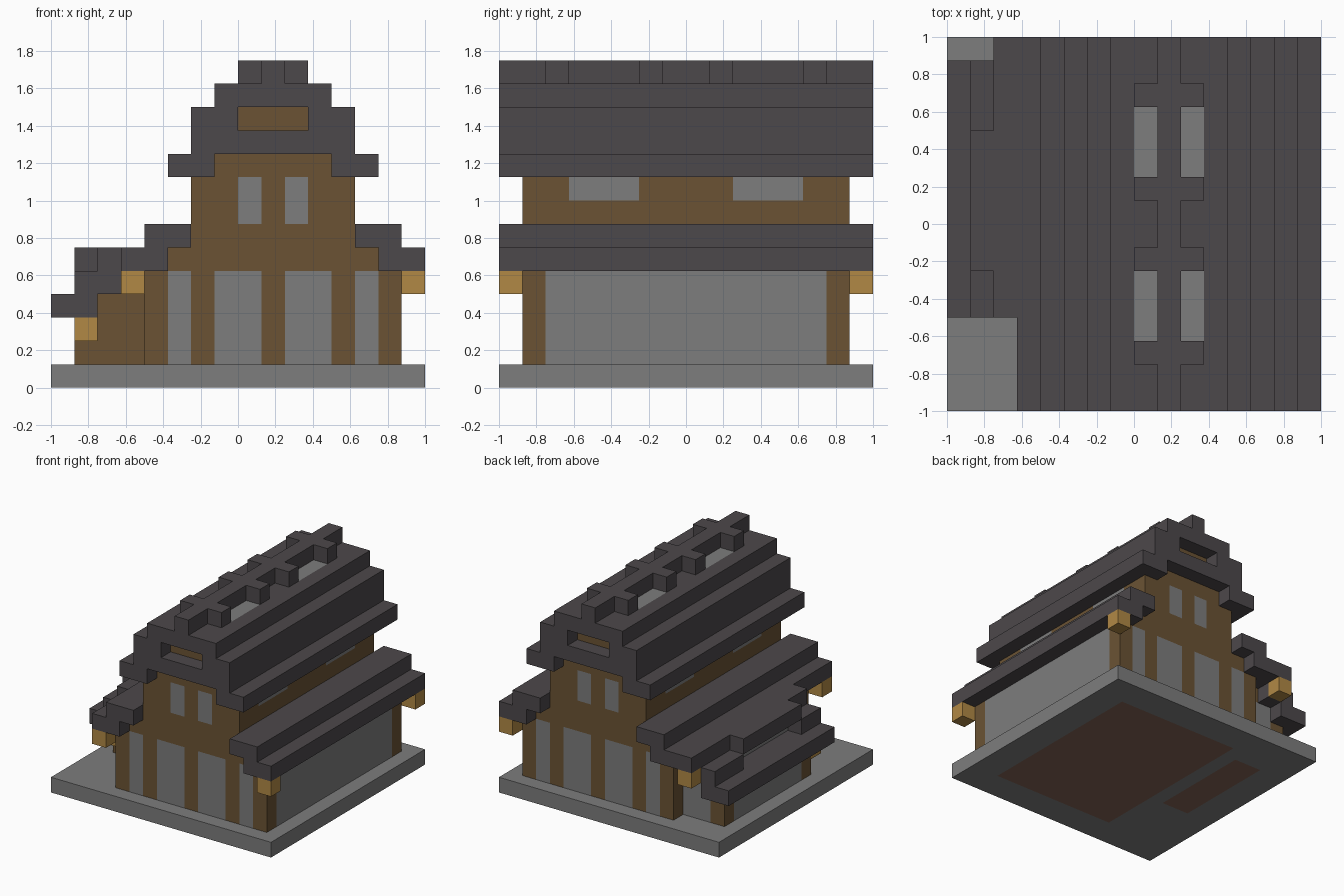
import bpy
import bmesh
from mathutils import Vector

U = 0.125  # one building block; all part sizes are counted in blocks

if "Cube" in bpy.data.objects:
    bpy.data.objects.remove(bpy.data.objects["Cube"], do_unlink=True)


def material(name, r, g, b):
    m = bpy.data.materials.new(name)
    m.use_nodes = True
    m.diffuse_color = (r, g, b, 1)
    m.node_tree.nodes["Principled BSDF"].inputs["Base Color"].default_value = (r, g, b, 1)
    return m


STONE = material("grey stone", 0.205, 0.205, 0.205)
ROOF = material("dark slate", 0.073, 0.065, 0.070)
WOOD = material("brown timber", 0.145, 0.086, 0.034)
LAMP = material("amber lamp", 0.44, 0.25, 0.06)
FLOOR = material("red brown floor", 0.23, 0.125, 0.09)


def finish(bm, name, mats):
    bmesh.ops.recalc_face_normals(bm, faces=bm.faces)
    bmesh.ops.scale(bm, vec=(U, U, U), verts=bm.verts)
    mesh = bpy.data.meshes.new(name)
    bm.to_mesh(mesh)
    bm.free()
    for m in mats:
        mesh.materials.append(m)
    bpy.context.collection.objects.link(bpy.data.objects.new(name, mesh))


def box(name, xs, ys, zs, mat, cuts=((), (), ()), accent=None, rule=None):
    """Block; optionally cut along x, y, z planes and recoloured by rule(centre, normal)."""
    bm = bmesh.new()
    bmesh.ops.create_cube(bm, size=1)
    ranges = (xs, ys, zs)
    for v in bm.verts:
        v.co = Vector([r[0] if c < 0 else r[1] for c, r in zip(v.co, ranges)])
    for axis, places in enumerate(cuts):
        normal = Vector([float(i == axis) for i in range(3)])
        for p in places:
            bmesh.ops.bisect_plane(bm, geom=bm.verts[:] + bm.edges[:] + bm.faces[:],
                                   plane_co=normal * p, plane_no=normal)
    if rule:
        bm.normal_update()
        for f in bm.faces:
            f.material_index = int(rule(f.calc_center_median(), f.normal))
    finish(bm, name, [mat, accent] if accent else [mat])


def extrude(name, profile, ys, mat):
    """Front profile (x, z) swept along y."""
    bm = bmesh.new()
    face = bm.faces.new([bm.verts.new((x, ys[0], z)) for x, z in profile])
    new = bmesh.ops.extrude_face_region(bm, geom=[face])["geom"]
    bmesh.ops.translate(bm, vec=(0, ys[1] - ys[0], 0),
                        verts=[g for g in new if isinstance(g, bmesh.types.BMVert)])
    finish(bm, name, [mat])


def within(v, *spans):
    return any(a < v < b for a, b in spans)


# Base slab with floors showing underneath
def floor_rule(c, n):
    main = within(c.x, (-3, 6)) and within(c.y, (-6, 6))
    side = within(c.x, (-6, -4)) and within(c.y, (-2, 5))
    return n.z < -0.5 and (main or side)


box("base_slab", (-8, 8), (-8, 8), (0, 1), STONE,
    ((-6, -4, -3, 6), (-6, -2, 5, 6), ()), FLOOR, floor_rule)


# Main house walls, in stepped tiers
def ground_rule(c, n):
    if abs(n.y) > 0.5:
        return within(c.x, (-3, -2), (-1, 1), (2, 4), (5, 6))
    return abs(n.x) > 0.5 and within(c.y, (-6, 6))


def upper_rule(c, n):
    if abs(n.y) > 0.5:
        return within(c.x, (0, 1), (2, 3)) and within(c.z, (7, 9))
    return abs(n.x) > 0.5 and c.z > 8 and within(c.y, (-5, -2), (2, 5))


box("ground_floor_walls", (-4, 7), (-7, 7), (1, 5), WOOD,
    ((-3, -2, -1, 1, 2, 4, 5, 6), (-6, 6), ()), STONE, ground_rule)
box("ledge_wall", (-3, 6), (-7, 7), (5, 6), WOOD)
box("upper_floor_walls", (-2, 5), (-7, 7), (6, 9), WOOD,
    ((0, 1, 2, 3), (-5, -2, 2, 5), (7, 8)), STONE, upper_rule)
box("gable_wall", (-1, 4), (-7, 7), (9, 10), WOOD)
box("attic_wall", (0, 3), (-7, 7), (11, 12), WOOD)


# Lower eaves, mirrored about the main house axis at x = 1.5
eave = [(6, 5), (8, 5), (8, 6), (7, 6), (7, 7), (5, 7), (5, 6), (6, 6)]
extrude("left_lower_roof", eave, (-8, 8), ROOF)
extrude("right_lower_roof", [(3 - x, z) for x, z in eave], (-8, 8), ROOF)

# Upper roof with an attic opening at both ends
extrude("upper_roof", [(-3, 9), (-1, 9), (-1, 10), (4, 10), (4, 9), (6, 9),
                       (6, 10), (5, 10), (5, 11), (-2, 11), (-2, 10), (-3, 10)],
        (-8, 8), ROOF)
for side, xs in (("right", (-2, 0)), ("left", (3, 5))):
    box(side + "_roof_cheek", xs, (-8, 8), (11, 12), ROOF)


# Roof crown with skylights, ridge beam and cross pieces
def skylight_rule(c, n):
    return n.z > 0.5 and within(c.x, (0, 1), (2, 3)) and within(c.y, (-5, -2), (2, 5))


box("roof_crown", (-1, 4), (-8, 8), (12, 13), ROOF,
    ((0, 1, 2, 3), (-5, -2, 2, 5), ()), STONE, skylight_rule)
box("ridge_beam", (1, 2), (-8, 8), (13, 14), ROOF)
for i, y in enumerate((-6, -2, 1, 5)):
    for side, x in (("right", 0), ("left", 2)):
        box(f"{side}_ridge_cross_{i + 1}", (x, x + 1), (y, y + 1), (13, 14), ROOF)


# Side annex walls
def annex_rule(c, n):
    if n.x < -0.5:
        return within(c.y, (-2, 5))
    return n.y > 0.5 and c.x > -6


box("annex_walls", (-7, -4), (-3, 6), (1, 3), WOOD,
    ((-6,), (-2, 5), ()), STONE, annex_rule)
box("annex_wall_top", (-6, -4), (-3, 6), (3, 4), WOOD,
    accent=STONE, rule=lambda c, n: n.y > 0.5)
box("annex_wall_peak", (-5, -4), (-3, 6), (4, 5), WOOD)

# Annex roof with a wide dormer
box("annex_eave", (-8, -6), (-4, 7), (3, 4), ROOF)
box("annex_roof_front", (-7, -5), (-4, -2), (4, 5), ROOF)
box("annex_roof_back", (-7, -5), (4, 7), (4, 5), ROOF)
box("annex_roof_top", (-6, -5), (-4, 8), (5, 6), ROOF)
box("dormer_window", (-6, -5), (-2, 4), (4, 5), STONE)
box("dormer_roof", (-7, -6), (-2, 4), (5, 6), ROOF)

# Lamps hung below the eaves
for name, x, y, z in (("front_left", 7, -8, 4), ("back_left", 7, 7, 4),
                      ("front_right", -5, -8, 4), ("back_right", -6, 7, 4),
                      ("annex", -7, -4, 2)):
    box(name + "_lamp", (x, x + 1), (y, y + 1), (z, z + 1), LAMP)
